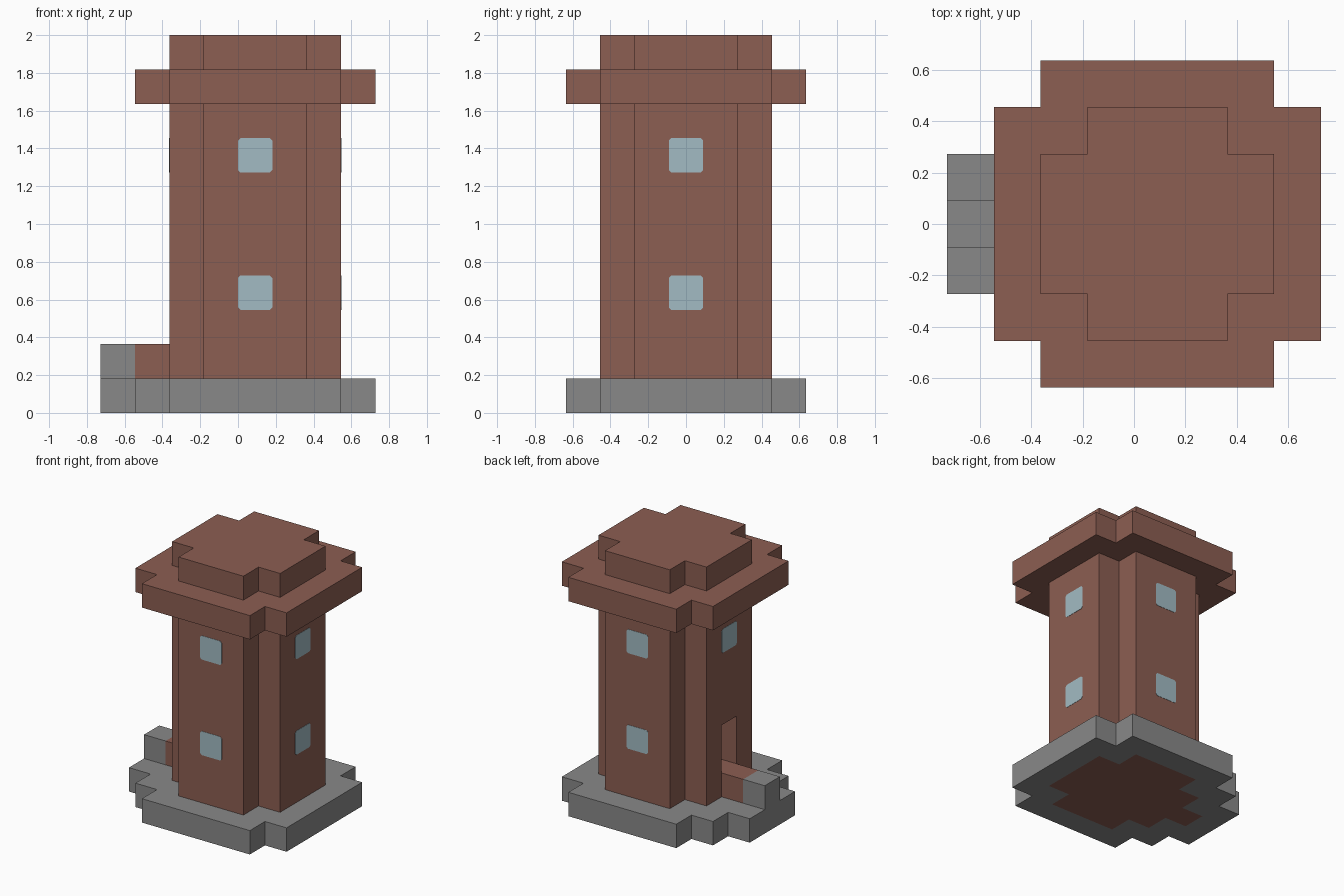
import bpy, bmesh, math
from mathutils import Vector, Matrix

U = 2 / 11                 # side of one building block
CX = U / 2                 # the tower stands off-centre, beside its porch

old = bpy.data.objects.get("Cube")
if old:
    bpy.data.objects.remove(old)


def material(name, rgb):
    m = bpy.data.materials.new(name)
    m.use_nodes = True
    m.diffuse_color = (*rgb, 1)
    m.node_tree.nodes["Principled BSDF"].inputs["Base Color"].default_value = (*rgb, 1)
    return m


BRICK = material("brown brick", (0.262, 0.112, 0.085))
STONE = material("grey stone", (0.25, 0.25, 0.25))
GLASS = material("pale blue glass", (0.361, 0.497, 0.546))


def finish(name, bm, mat):
    mesh = bpy.data.meshes.new(name)
    bm.to_mesh(mesh)
    bm.free()
    mesh.materials.append(mat)
    obj = bpy.data.objects.new(name, mesh)
    bpy.context.collection.objects.link(obj)
    return obj


def plan(r):
    """Square of cells reaching r from the middle, without its corners."""
    span = range(-r, r + 1)
    return {(i, j) for i in span for j in span if abs(i) + abs(j) < 2 * r}


def stack(cells, low, high):
    return {(i, j, k) for i, j in cells for k in range(low, high)}


def blocks(name, cells, mat):
    """Outer skin of a set of cells, merged into large flat faces."""
    bm = bmesh.new()
    verts = {}

    def vert(p):
        key = tuple(round(2 * c) for c in p)
        if key not in verts:
            verts[key] = bm.verts.new((p.x * U + CX, p.y * U, p.z * U))
        return verts[key]

    for cell in sorted(cells):
        mid = Vector(cell) + Vector((0, 0, 0.5))
        for axis in range(3):
            for sign in (-1, 1):
                n = Vector((0, 0, 0))
                n[axis] = sign
                if tuple(int(c) for c in Vector(cell) + n) in cells:
                    continue
                a = Vector((0, 0, 0))
                a[(axis + 1) % 3] = 0.5
                b = n.cross(a)
                c = mid + n / 2
                bm.faces.new([vert(c + d) for d in (-a - b, a - b, a + b, b - a)])
    bmesh.ops.dissolve_limit(bm, angle_limit=0.01, verts=bm.verts[:], edges=bm.edges[:])
    return finish(name, bm, mat)


def window(name, turn, level):
    """Thin pane with clipped corners, set on one wall of the tower."""
    h, c = U / 2, U / 14
    bm = bmesh.new()
    pts = [(h - c, -h), (h, c - h), (h, h - c), (h - c, h),
           (c - h, h), (-h, h - c), (-h, c - h), (c - h, -h)]
    face = bm.faces.new([bm.verts.new((x, 0, z)) for x, z in pts])
    side = bmesh.ops.extrude_face_region(bm, geom=[face])["geom"]
    bmesh.ops.translate(bm, vec=(0, -0.004, 0),
                        verts=[v for v in side if isinstance(v, bmesh.types.BMVert)])
    bmesh.ops.recalc_face_normals(bm, faces=bm.faces[:])
    place = (Matrix.Translation((CX, 0, (level + 0.5) * U))
             @ Matrix.Rotation(turn, 4, 'Z')
             @ Matrix.Translation((0, 0.002 - 2.5 * U, 0)))
    bmesh.ops.transform(bm, matrix=place, verts=bm.verts[:])
    return finish(name, bm, GLASS)


# Tower walls around a hollow room, with the doorway and its walkway
room = {(i, j) for i in range(-1, 2) for j in range(-1, 2)}
tower = stack(plan(2), 0, 9) - stack(room, 2, 9) - stack({(-2, 0)}, 2, 4)
walkway = stack({(-3, 0)}, 0, 2)
blocks("tower_and_walkway", tower | walkway, BRICK)

# Stone base around the tower, with steps and a raised landing
base = stack(plan(3) - plan(2) - {(-3, 0)}, 0, 1)
steps = stack({(-4, j) for j in (-1, 0, 1)}, 0, 1)
landing = stack({(-4, 0)}, 1, 2)
blocks("stone_base", base | steps | landing, STONE)

# Stepped roof
blocks("roof", stack(plan(3), 9, 10) | stack(plan(2), 10, 11), BRICK)

# Windows: two on each plain wall, one above the doorway
for wall, turn, levels in (("front", 0, (3, 7)), ("left", 0.5, (3, 7)),
                           ("back", 1, (3, 7)), ("right", 1.5, (7,))):
    for level in levels:
        floor = "lower" if level == 3 else "upper"
        window(f"{wall}_{floor}_window", turn * math.pi, level)
